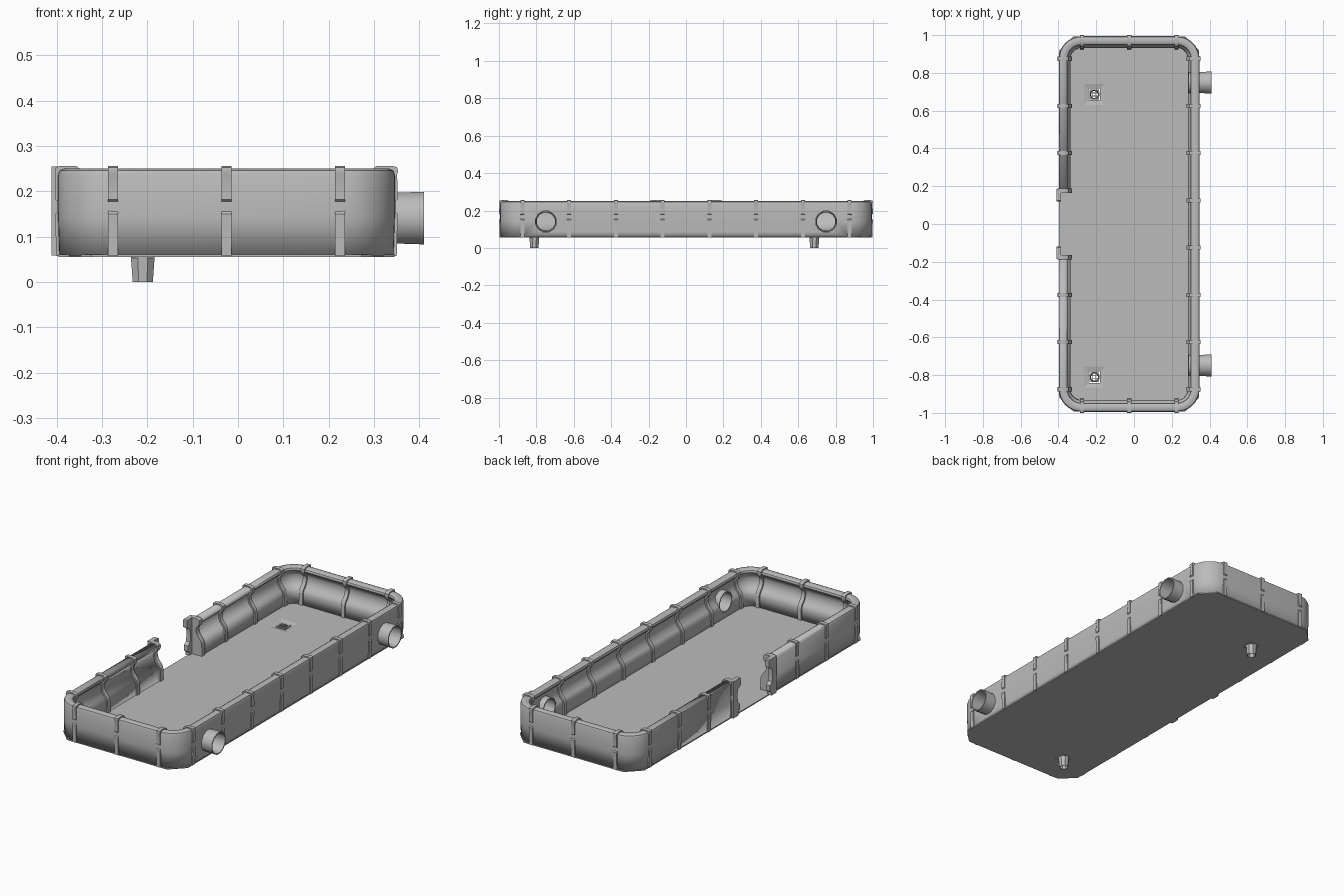
import bpy, bmesh, math
from mathutils import Vector, Matrix

cube = bpy.data.objects.get("Cube")
if cube:
    bpy.data.objects.remove(cube, do_unlink=True)

grey = bpy.data.materials.new("plain grey")
grey.use_nodes = True
COLOR = (0.5, 0.5, 0.5, 1)
grey.diffuse_color = COLOR
grey.node_tree.nodes["Principled BSDF"].inputs["Base Color"].default_value = COLOR

CX, HX, HY, R = -0.0255, 0.3725, 0.994, 0.12
GAP = 0.176


def finish(name, bm, smooth=40):
    bmesh.ops.recalc_face_normals(bm, faces=bm.faces)
    mesh = bpy.data.meshes.new(name)
    bm.to_mesh(mesh)
    bm.free()
    ob = bpy.data.objects.new(name, mesh)
    bpy.context.collection.objects.link(ob)
    mesh.materials.append(grey)
    bpy.ops.object.select_all(action='DESELECT')
    ob.select_set(True)
    bpy.context.view_layer.objects.active = ob
    if smooth:
        bpy.ops.object.shade_smooth_by_angle(angle=math.radians(smooth))
    return ob


def apply(ob, kind, **settings):
    mod = ob.modifiers.new(kind, kind)
    for key, value in settings.items():
        setattr(mod, key, value)
    bpy.context.view_layer.objects.active = ob
    bpy.ops.object.modifier_apply(modifier=mod.name)


def cut(ob, cutter):
    cutter.hide_render = True
    apply(ob, 'BOOLEAN', operation='DIFFERENCE', solver='EXACT', object=cutter)
    bpy.data.objects.remove(cutter, do_unlink=True)


def extrude_outline(bm, points, offset):
    # Closed prism from a loop of points
    a = [bm.verts.new(p) for p in points]
    b = [bm.verts.new(p + offset) for p in points]
    bm.faces.new(a)
    bm.faces.new(b)
    for i in range(len(a)):
        j = (i + 1) % len(a)
        bm.faces.new((a[i], a[j], b[j], b[i]))


def tube(name, rings, sides, matrix):
    # Lathe of (radius, height) pairs closed into a hollow tube
    bm = bmesh.new()
    loops = []
    for r, h in rings:
        angles = [math.tau * (k + 0.5) / sides for k in range(sides)]
        loops.append([bm.verts.new((r * math.cos(a), r * math.sin(a), h)) for a in angles])
    for i, loop in enumerate(loops):
        nxt = loops[(i + 1) % len(loops)]
        for k in range(sides):
            m = (k + 1) % sides
            bm.faces.new((loop[k], loop[m], nxt[m], nxt[k]))
    bm.transform(matrix)
    return finish(name, bm)


def cone(name, sides, r1, r2, depth, matrix):
    bm = bmesh.new()
    bmesh.ops.create_cone(bm, cap_ends=True, segments=sides, radius1=r1, radius2=r2,
                          depth=depth, matrix=matrix)
    return finish(name, bm, 0)


# Wall route: rounded rectangle left open at the entrance
route = [(Vector((CX - HX, GAP, 0)), Vector((1, 0, 0)))]
for sx, sy, start in ((-1, 1, 180), (1, 1, 90), (1, -1, 0), (-1, -1, -90)):
    for k in range(9):
        a = math.radians(start - 90 * k / 8)
        out = Vector((math.cos(a), math.sin(a), 0))
        center = Vector((CX + sx * (HX - R), sy * (HY - R), 0))
        route.append((center + out * R, -out))
route.append((Vector((CX - HX, -GAP, 0)), Vector((1, 0, 0))))

# Wall profile (depth inward, height): flat outside, rolled rim, hollow, foot
profile = [(0.003, 0.057), (0, 0.143), (0, 0.235), (0.004, 0.246), (0.014, 0.25), (0.034, 0.25),
           (0.044, 0.244), (0.047, 0.234), (0.042, 0.224), (0.032, 0.216), (0.027, 0.2),
           (0.028, 0.18), (0.034, 0.162), (0.045, 0.147), (0.056, 0.135), (0.061, 0.12),
           (0.062, 0.06)]
bm = bmesh.new()
rows = [[bm.verts.new(p + n * d + Vector((0, 0, z))) for d, z in profile] for p, n in route]
for a, b in zip(rows, rows[1:]):
    for i in range(len(profile) - 1):
        bm.faces.new((a[i], a[i + 1], b[i + 1], b[i]))
wall = finish("side_wall", bm)
center = wall.matrix_world.translation
# Make the shell thick toward its hollow inside
wall.data.flip_normals() if wall.data.polygons[0].normal.x > 0 else None
apply(wall, 'SOLIDIFY', thickness=0.004, offset=-1)

# Floor: plate with clipped corners
C = 0.075
bm = bmesh.new()
corners = []
for sx, sy in ((1, 1), (-1, 1), (-1, -1), (1, -1)):
    pair = [(HX - C, HY - 0.002), (HX - 0.002, HY - C)]
    if sx * sy > 0:
        pair.reverse()
    corners += [Vector((CX + sx * x, sy * y, 0.055)) for x, y in pair]
extrude_outline(bm, corners, Vector((0, 0, 0.006)))
floor = finish("floor", bm, 0)

# Ribs over the joints between wall panels
rib_profile = [(-0.003, 0.057), (-0.005, 0.15), (0.002, 0.158), (0.002, 0.176), (-0.005, 0.182),
               (-0.004, 0.238), (-0.006, 0.244), (-0.004, 0.253), (0.004, 0.2555),
               (0.042, 0.2555), (0.052, 0.248), (0.054, 0.234), (0.048, 0.219), (0.039, 0.21),
               (0.034, 0.2), (0.035, 0.184), (0.041, 0.167), (0.052, 0.153), (0.063, 0.139),
               (0.068, 0.122), (0.069, 0.058)]


def rib(name, p, n, width=0.022):
    t = Vector((-n.y, n.x, 0))
    bm = bmesh.new()
    pts = [p + n * d + Vector((0, 0, z)) - t * width / 2 for d, z in rib_profile]
    extrude_outline(bm, pts, t * width)
    return finish(name, bm)


for k in range(8):
    y = -0.875 + 0.25 * k
    rib("right_side_rib", Vector((CX + HX, y, 0)), Vector((-1, 0, 0)))
    if abs(y) > 0.2:
        rib("left_side_rib", Vector((CX - HX, y, 0)), Vector((1, 0, 0)))
for x in (-0.25, 0, 0.25):
    for s in (-1, 1):
        rib("end_rib", Vector((CX + x, s * HY, 0)), Vector((0, -s, 0)))

# Entrance: closing rib and a notched latch post on each side
latch = [(0.184, 0.058), (0.14, 0.058), (0.14, 0.075), (0.128, 0.085), (0.128, 0.115),
         (0.145, 0.13), (0.15, 0.165), (0.145, 0.2), (0.12, 0.215), (0.12, 0.25),
         (0.125, 0.255), (0.184, 0.255)]
for s in (-1, 1):
    rib("entrance_rib", Vector((CX - HX, s * GAP, 0)), Vector((1, 0, 0)), 0.026)
    bm = bmesh.new()
    extrude_outline(bm, [Vector((-0.411, s * y, z)) for y, z in latch], Vector((0.024, 0, 0)))
    finish("latch_post", bm)

# Side pipes through the right wall
for y in (-0.749, 0.749):
    turn = Matrix.Rotation(math.radians(90), 4, 'Y')
    cut(wall, cone("pipe_cutter", 12, 0.055, 0.055, 0.2, Matrix.Translation((0.34, y, 0.141)) @ turn))
    tube("side_pipe", [(0.056, 0), (0.06, 0.122), (0.054, 0.122), (0.05, 0)], 12,
         Matrix.Translation((0.288, y, 0.141)) @ turn)

# Floor drains: sunken square, grate and outlet
root2 = math.sqrt(2)
for y in (-0.811, 0.686):
    spot = Matrix.Translation((-0.21, y, 0))
    square = spot @ Matrix.Translation((0, 0, 0.058)) @ Matrix.Rotation(math.pi / 4, 4, 'Z')
    cut(floor, cone("drain_cutter", 4, 0.026 * root2, 0.06 * root2, 0.008, square))
    tube("drain_outlet", [(0.0285, 0.057), (0.024, 0), (0.02, 0), (0.024, 0.057)], 8, spot)
    bm = bmesh.new()
    for k in range(4):
        o = -0.024 + 0.016 * k
        for size, pos in (((0.004, 0.052, 0.004), (o, 0, 0.055)), ((0.052, 0.004, 0.004), (0, o, 0.055))):
            m = spot @ Matrix.Translation(pos) @ Matrix.Diagonal((*size, 1))
            bmesh.ops.create_cube(bm, size=1, matrix=m)
    finish("drain_grate", bm, 0)
